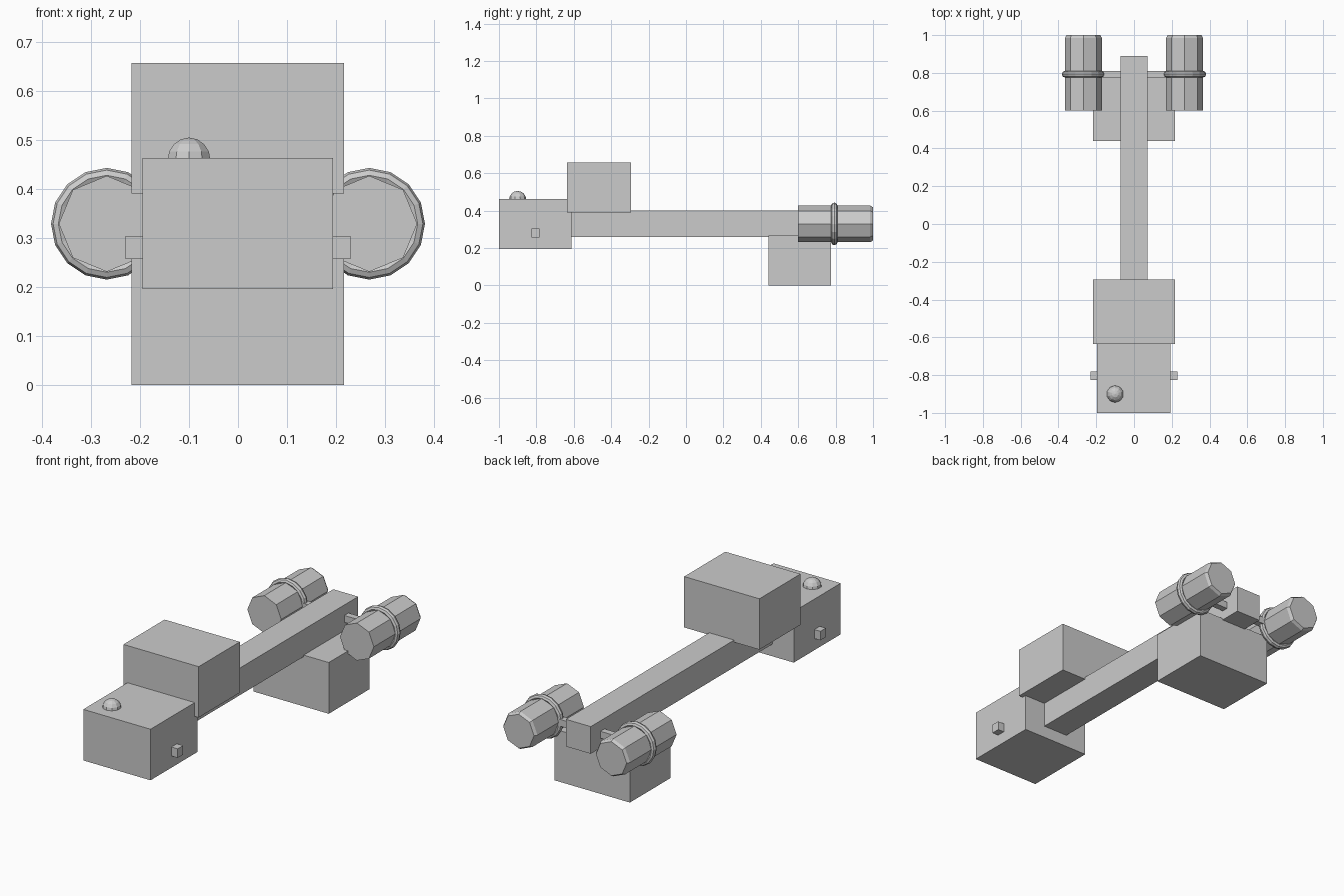
import bpy, bmesh, math
from mathutils import Matrix

if "Cube" in bpy.data.objects:
    bpy.data.objects.remove(bpy.data.objects["Cube"])


def finish(name, bm):
    bmesh.ops.recalc_face_normals(bm, faces=bm.faces)
    mesh = bpy.data.meshes.new(name)
    bm.to_mesh(mesh)
    bm.free()
    ob = bpy.data.objects.new(name, mesh)
    bpy.context.collection.objects.link(ob)
    return ob


def box(name, x, y, z):
    bm = bmesh.new()
    bmesh.ops.create_cube(bm, size=1)
    for v in bm.verts:
        for i, (lo, hi) in enumerate((x, y, z)):
            v.co[i] = hi if v.co[i] > 0 else lo
    return finish(name, bm)


def lathe(name, profile, sides, centre, closed=False):
    """Revolve (radius, y) points around an axis parallel to y."""
    bm = bmesh.new()
    cx, cz = centre
    rings = [[bm.verts.new((cx + r * math.cos(2 * math.pi * i / sides), y,
                            cz + r * math.sin(2 * math.pi * i / sides)))
              for i in range(sides)] for r, y in profile]
    pairs = list(zip(rings, rings[1:]))
    if closed:
        pairs.append((rings[-1], rings[0]))
    else:
        bm.faces.new(rings[0])
        bm.faces.new(rings[-1])
    for a, b in pairs:
        for i in range(sides):
            j = (i + 1) % sides
            bm.faces.new((a[i], a[j], b[j], b[i]))
    return finish(name, bm)


# Hull: long spine, front cabin and two cargo blocks
box("spine", (-0.072, 0.072), (-0.63, 0.89), (0.26, 0.402))
box("cabin", (-0.195, 0.194), (-1.0, -0.612), (0.196, 0.463))
box("upper_block", (-0.218, 0.217), (-0.635, -0.295), (0.391, 0.657))
box("lower_block", (-0.218, 0.217), (0.44, 0.775), (0.0, 0.268))

# Dome on the cabin roof
bm = bmesh.new()
bmesh.ops.create_uvsphere(bm, u_segments=10, v_segments=8, radius=0.046,
                          matrix=Matrix.Translation((-0.1, -0.9, 0.459)))
finish("roof_dome", bm)

# Bar crossing the spine to carry the engines
box("engine_strut", (-0.2, 0.2), (0.776, 0.81), (0.311, 0.347))

for side, s in (("left", -1), ("right", 1)):
    # Side nubs on the cabin
    box(side + "_nub", sorted((s * 0.18, s * 0.23)), (-0.827, -0.782), (0.257, 0.304))
    # Octagonal engines with a chamfered rear end
    axis = (s * 0.268, 0.329)
    lathe(side + "_engine", [(0.098, 0.6), (0.098, 0.985), (0.089, 1.0)], 8, axis)
    # Ring around each engine
    ring = [(0.099 + 0.015 * math.cos(k * math.pi / 4),
             0.793 + 0.017 * math.sin(k * math.pi / 4)) for k in range(8)]
    lathe(side + "_engine_ring", ring, 16, axis, closed=True)
